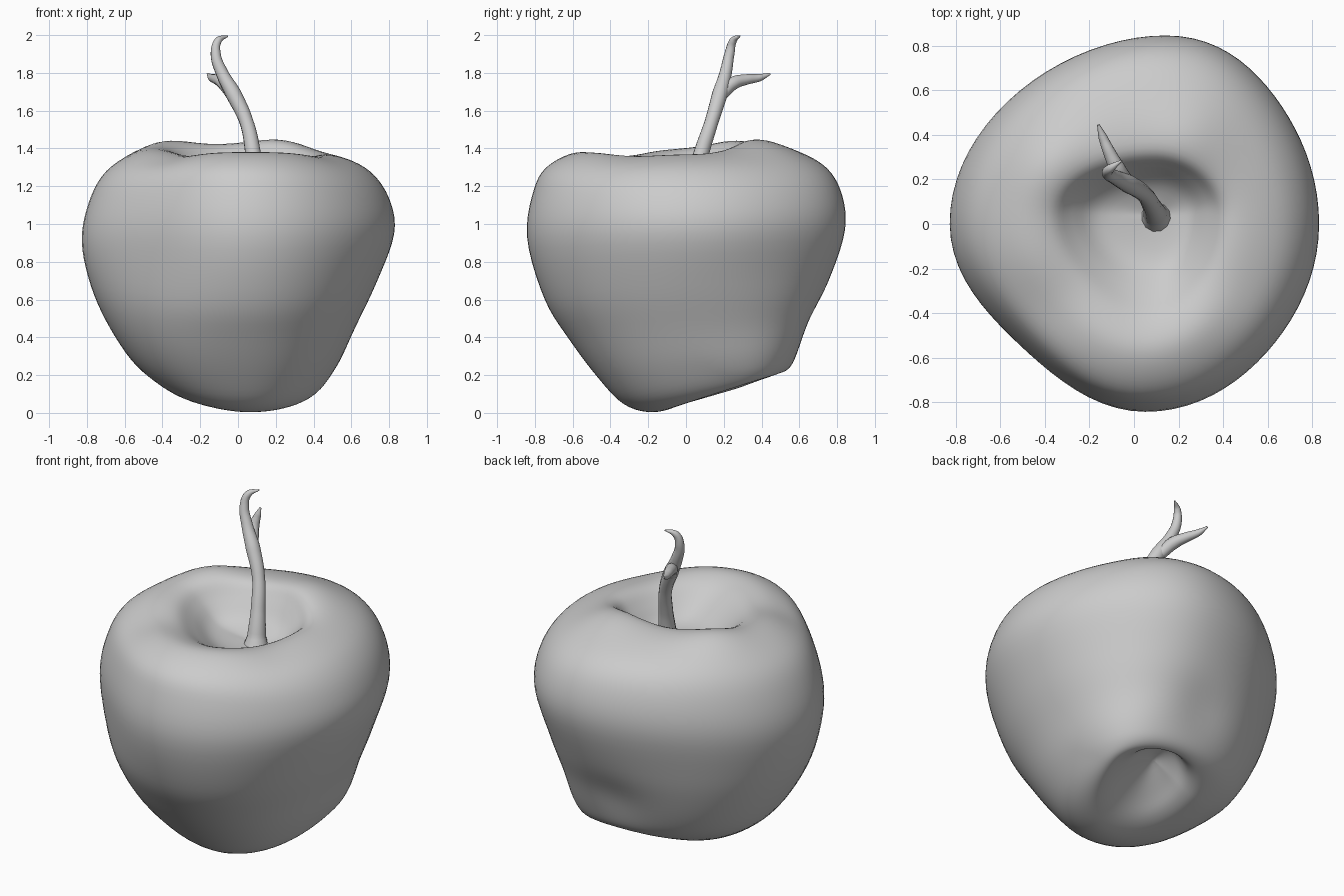
import bpy, math
from mathutils import Vector

if "Cube" in bpy.data.objects:
    bpy.data.objects.remove(bpy.data.objects["Cube"])

# Apple body profiles, bottom basin -> top basin: (horizontal position, z)
EAST = [(.22, .22), (.32, .16), (.40, .14), (.47, .185), (.54, .28), (.62, .45), (.73, .68), (.83, .95),
        (.80, 1.14), (.70, 1.28), (.55, 1.355), (.42, 1.365), (.33, 1.29), (.24, 1.21)]
NORTH = [(.42, .30), (.475, .23), (.51, .215), (.56, .25), (.61, .35), (.675, .50), (.755, .69), (.845, .97),
         (.82, 1.18), (.72, 1.32), (.52, 1.405), (.34, 1.42), (.26, 1.35), (.17, 1.25)]
WEST = [(-.05, .21), (-.14, .15), (-.24, .13), (-.39, .16), (-.54, .25), (-.68, .45), (-.78, .67), (-.83, .91),
        (-.79, 1.12), (-.70, 1.28), (-.53, 1.385), (-.38, 1.39), (-.28, 1.31), (-.15, 1.215)]
SOUTH = [(.10, .14), (-.04, .04), (-.18, .003), (-.33, .045), (-.47, .19), (-.62, .39), (-.75, .60), (-.845, .93),
         (-.805, 1.19), (-.73, 1.31), (-.58, 1.38), (-.44, 1.355), (-.31, 1.275), (-.16, 1.20)]
CENTRE = [(.08, .28), (.08, .28), (.06, .27), (.04, .20), (.02, .10), (0, .03), (0, 0), (0, 0),
          (0, 0), (0, 0), (.02, .01), (.05, .03), (.08, .05), (.10, .04)]
LOW = [1.06, 1.05, 1.06, 1.01]       # fullness of the four corners low down
HIGH = [.96, 1.0, .91, .97]          # and higher up
BUMPS = [(-.40, .27, .04), (.20, .38, .03), (-.35, -.35, -.03), (.42, -.30, -.015)]  # uneven rim
SEGS, STEPS = 80, 5


def station(i):
    """cx, cy, four radii, four heights, flatness of the ring"""
    cx, cy = CENTRE[i]
    e, n, w, s = EAST[i], NORTH[i], WEST[i], SOUTH[i]
    flat = min(2, max(1, 1 + (i - 3) / 3))
    return [cx, cy, e[0] - cx, n[0] - cy, cx - w[0], cy - s[0], e[1], n[1], w[1], s[1], flat]


def catmull(p, t):
    return [0.5 * (2 * b + (c - a) * t + (2 * a - 5 * b + 4 * c - d) * t * t
                   + (3 * b - a - 3 * c + d) * t ** 3) for a, b, c, d in zip(*p)]


def pole(cx, cy, z, flat):
    return [cx, cy, 0, 0, 0, 0, z, z, z, z, flat]


def uneven(x, y, z):
    """skew the outline, hollow the lower back, raise and lower the top rim"""
    if y > .5:
        y -= .025 * math.exp(-((x + .05) / .18) ** 2 - ((z - .47) / .15) ** 2)
    w = min(1, max(0, (z - 1.15) / .2))
    for bx, by, h in BUMPS:
        z += w * h * math.exp(-((x - bx) ** 2 + (y - by) ** 2) / .035)
    return (x + (.2 if y > 0 else .07) * y * y, y, z)


rows = [pole(.08, .28, .28, 1)] + [station(i) for i in range(len(EAST))] + [pole(.10, .04, 1.19, 2)]
rings = []
for i in range(len(rows) - 1):
    p = [rows[max(i - 1, 0)], rows[i], rows[i + 1], rows[min(i + 2, len(rows) - 1)]]
    rings += [catmull(p, k / STEPS) for k in range(STEPS)]


def ring_point(r, a):
    q = int(a / (math.pi / 2)) % 4
    c, s = math.cos(a), math.sin(a)
    rx = r[2] if c >= 0 else r[4]
    ry = r[3] if s >= 0 else r[5]
    zx = r[6] if c >= 0 else r[8]
    zy = r[7] if s >= 0 else r[9]
    zx = zx + (r[6] + r[8] - 2 * zx) / 2 * (1 - abs(c))
    z = zx + (zy - zx) * abs(s) ** r[10]
    t = min(1, max(0, (z - .1) / .85))
    full = LOW[q] + (HIGH[q] - LOW[q]) * t * t * (3 - 2 * t)
    f = 1 + (full - 1) * math.sin(2 * a) ** 2 * min(1, max(0, (rx + ry) * 1.4 - .4))
    return uneven(r[0] + rx * c * f, r[1] + ry * s * f, z)


verts = [uneven(.08, .28, .28)]
for r in rings[1:]:
    verts += [ring_point(r, 2 * math.pi * j / SEGS) for j in range(SEGS)]
verts.append(uneven(.10, .04, 1.19))
n, last = len(rings) - 1, len(verts) - 1
faces = []
for j in range(SEGS):
    k = (j + 1) % SEGS
    faces.append((0, 1 + k, 1 + j))
    for i in range(n - 1):
        a, b = 1 + i * SEGS, 1 + (i + 1) * SEGS
        faces.append((a + j, a + k, b + k, b + j))
    top = 1 + (n - 1) * SEGS
    faces.append((top + j, top + k, last))
mesh = bpy.data.meshes.new("apple_body")
mesh.from_pydata(verts, [], faces)
mesh.shade_smooth()
body = bpy.data.objects.new("apple_body", mesh)
bpy.context.collection.objects.link(body)
# even out the seams between the profiles
smooth = body.modifiers.new("even_out", 'SMOOTH')
smooth.factor, smooth.iterations = .5, 4


def twig(name, points):
    """tapered round tube through (x, y, z, radius) points"""
    cu = bpy.data.curves.new(name, 'CURVE')
    cu.dimensions = '3D'
    cu.bevel_depth = 1
    cu.bevel_resolution = 4
    cu.resolution_u = 8
    cu.use_fill_caps = True
    sp = cu.splines.new('BEZIER')
    sp.bezier_points.add(len(points) - 1)
    for bp, (x, y, z, rad) in zip(sp.bezier_points, points):
        bp.co = Vector((x, y, z))
        bp.radius = rad
        bp.handle_left_type = bp.handle_right_type = 'AUTO'
    ob = bpy.data.objects.new(name, cu)
    bpy.context.collection.objects.link(ob)


# Stem with hooked tip, and its side shoot
twig("stem", [(.10, .03, 1.15, .08), (.095, .045, 1.23, .054), (.08, .08, 1.37, .042), (.045, .135, 1.54, .037),
              (-.025, .18, 1.69, .042), (-.085, .21, 1.80, .033), (-.118, .23, 1.90, .027),
              (-.105, .25, 1.97, .020), (-.055, .285, 1.995, .004)])
twig("stem_shoot", [(-.035, .19, 1.69, .034), (-.075, .25, 1.745, .036), (-.11, .32, 1.765, .028),
                    (-.14, .39, 1.775, .02), (-.16, .445, 1.795, .006)])
